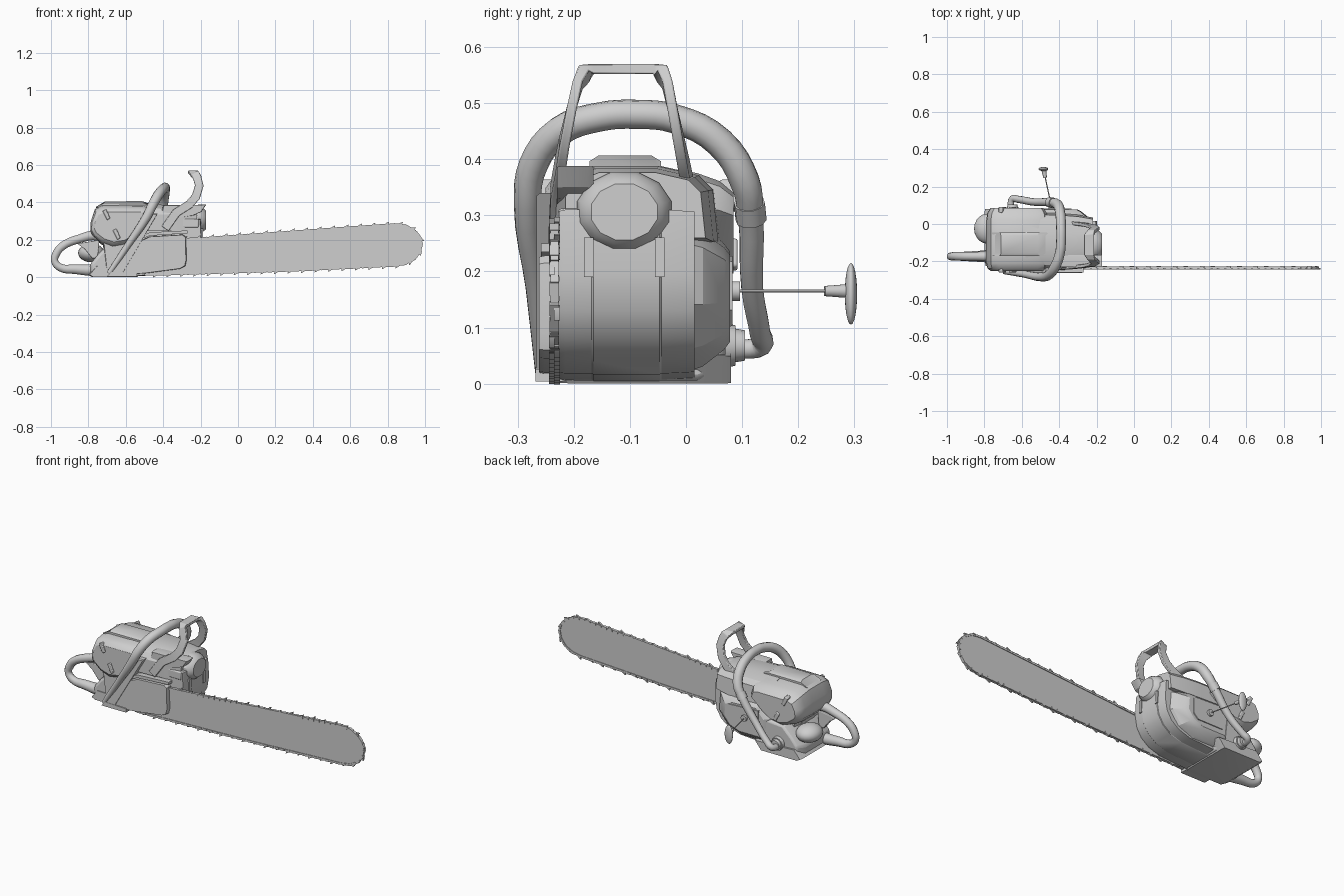
import bpy, bmesh, math
from mathutils import Vector

if "Cube" in bpy.data.objects:
    bpy.data.objects.remove(bpy.data.objects["Cube"])

grey = bpy.data.materials.new("plain grey")
grey.diffuse_color = (0.62, 0.62, 0.62, 1)
grey.use_nodes = True
grey.node_tree.nodes["Principled BSDF"].inputs["Base Color"].default_value = grey.diffuse_color


def finish(ob, angle=32):
    ob.data.materials.clear()
    ob.data.materials.append(grey)
    bpy.ops.object.select_all(action='DESELECT')
    ob.select_set(True)
    bpy.context.view_layer.objects.active = ob
    bpy.ops.object.shade_smooth_by_angle(angle=math.radians(angle))
    return ob


def from_bm(name, bm, bevel=0.0, angle=32):
    bmesh.ops.recalc_face_normals(bm, faces=bm.faces)
    me = bpy.data.meshes.new(name)
    bm.to_mesh(me)
    bm.free()
    ob = bpy.data.objects.new(name, me)
    bpy.context.collection.objects.link(ob)
    if bevel:
        m = ob.modifiers.new("bevel", 'BEVEL')
        m.width, m.segments, m.limit_method = bevel, 2, 'ANGLE'
        m.angle_limit = math.radians(35)
    return finish(ob, angle)


def skin(bm, rings):
    """Join rings of points with quads and cap both ends."""
    vs = [[bm.verts.new(p) for p in r] for r in rings]
    n = len(vs[0])
    for a, b in zip(vs, vs[1:]):
        for i in range(n):
            bm.faces.new((a[i], a[(i + 1) % n], b[(i + 1) % n], b[i]))
    bm.faces.new(vs[0])
    bm.faces.new(vs[-1])


def loft(name, pts, stations, axis='y', bevel=0.0, angle=32):
    """Profile (xz along y, or yz along x) scaled about its middle at each station."""
    ca = (min(p[0] for p in pts) + max(p[0] for p in pts)) / 2
    cb = (min(p[1] for p in pts) + max(p[1] for p in pts)) / 2
    rings = []
    for t, s, *s2 in stations:
        sb = s2[0] if s2 else s
        q = [(ca + (a - ca) * s, cb + (b - cb) * sb) for a, b in pts]
        rings.append([(a, t, b) if axis == 'y' else (t, a, b) for a, b in q])
    bm = bmesh.new()
    skin(bm, rings)
    return from_bm(name, bm, bevel, angle)


def tube(name, pts, radii, cyclic=False, sides=3):
    cu = bpy.data.curves.new(name, 'CURVE')
    cu.dimensions = '3D'
    cu.bevel_depth, cu.bevel_resolution, cu.resolution_u = 1.0, sides, 4
    cu.use_fill_caps = True
    sp = cu.splines.new('BEZIER')
    sp.bezier_points.add(len(pts) - 1)
    sp.use_cyclic_u = cyclic
    for i, (bp, p) in enumerate(zip(sp.bezier_points, pts)):
        bp.co = p
        bp.handle_left_type = bp.handle_right_type = 'AUTO'
        bp.radius = radii[i] if isinstance(radii, (list, tuple)) else radii
    ob = bpy.data.objects.new(name, cu)
    bpy.context.collection.objects.link(ob)
    bpy.ops.object.select_all(action='DESELECT')
    ob.select_set(True)
    bpy.context.view_layer.objects.active = ob
    bpy.ops.object.convert(target='MESH')
    return finish(bpy.context.view_layer.objects.active, 50)


def ngon(cx, cy, rx, ry, n):
    return [(cx + rx * math.cos((i + .5) * math.tau / n), cy + ry * math.sin((i + .5) * math.tau / n)) for i in range(n)]


def ball(name, loc, size):
    bm = bmesh.new()
    bmesh.ops.create_uvsphere(bm, u_segments=20, v_segments=12, radius=1)
    for v in bm.verts:
        v.co = Vector(loc) + Vector(c * s for c, s in zip(v.co, size))
    return from_bm(name, bm, angle=60)


# Guide bar
path = [(-.5, .195), (-.2, .208), (.3, .245), (.84, .283), (.895, .277), (.945, .25), (.973, .217), (.983, .18),
        (.973, .135), (.943, .096), (.895, .071), (.84, .062), (.3, .036), (-.4, .015), (-.5, .014)]
loft("guide_bar", path, [(-.239, 1), (-.230, 1)])

# Chain: drive strip plus leaning cutters walked along the bar edge
bm = bmesh.new()
step, carry, k = .036, 0.0, 0
for (x0, z0), (x1, z1) in zip(path, path[1:]):
    a, b = Vector((x0, 0, z0)), Vector((x1, 0, z1))
    d = (b - a).normalized()
    n = Vector((-d.z, 0, d.x))

    def plate(pts, ya, yb):
        skin(bm, [[c + d * u + n * w + Vector((0, y, 0)) for u, w in pts] for y in (ya, yb)])

    c = a
    L = (b - a).length
    plate([(0, -.006), (L, -.006), (L, .005), (0, .005)], -.2415, -.2275)
    t = carry
    while t < L:
        c = a + d * t
        plate([(-.012, -.006), (.012, -.006), (.012, .006), (-.012, .006)], -.243, -.226)
        if k % 2 == 0:
            y = (-.244, -.234) if k % 4 else (-.235, -.225)
            plate([(-.010, .003), (.010, .003), (.015, .016), (.005, .013), (-.006, .006)], *y)
        k += 1
        t += step
    carry = t - L
from_bm("saw_chain", bm)

# Clutch cover with its upper ledge
cover = [(-.64, .012), (-.5, .02), (-.31, .045), (-.282, .06), (-.275, .09), (-.278, .215), (-.295, .228),
         (-.47, .218), (-.52, .195), (-.555, .13)]
loft("clutch_cover", cover, [(-.215, 1), (-.252, 1), (-.262, .98)])
loft("clutch_ledge", [(-.53, .2), (-.47, .222), (-.27, .235), (-.27, .25), (-.47, .24), (-.55, .21)],
     [(-.258, 1), (-.2, 1)])
loft("foot_plate", [(-.70, .004), (-.54, .004), (-.54, .026), (-.68, .03)], [(-.268, 1), (-.2, 1)])

# Crankcase with rounded belly and raised centre panel
case = [(-.2, .31), (-.193, .2), (-.205, .13), (-.235, .08), (-.285, .042), (-.36, .018), (-.55, .006),
        (-.7, .006), (-.72, .18), (-.6, .31)]
loft("crankcase", case, [(-.226, .985), (-.215, 1), (-.04, 1), (.015, .98)])
loft("belly_panel", case, [(-.168, 1), (-.165, 1.012), (-.047, 1.012), (-.044, 1)])

# Starter housing on the far side
starter = [(-.23, .25), (-.22, .14), (-.28, .06), (-.38, .02), (-.62, .02), (-.64, .2), (-.56, .29), (-.3, .28)]
loft("starter_housing", starter, [(0, 1), (.03, .92), (.068, .7), (.078, .6)], angle=20)
loft("starter_panel", [(-.53, .1), (-.36, .1), (-.33, .13), (-.33, .22), (-.53, .23)], [(.06, 1), (.083, .96)])

# Pull cord and grip
loft("cord_bushing", ngon(-.44, .165, .018, .018, 12), [(.07, 1), (.096, 1)])
tube("pull_cord", [(-.44, .09, .165), (-.46, .18, .165), (-.477, .26, .165)], .003, sides=1)
tube("grip_stem", [(-.475, .247, .165), (-.482, .29, .165)], [.0095, .013])
ball("pull_grip", (-.484, .294, .160), (.026, .011, .055))

# Cylinder cowl
cowl = [(-.235, .25), (-.235, .335), (-.215, .365), (-.165, .386), (-.05, .386), (.02, .37), (.045, .345), (.055, .25)]
loft("cylinder_cowl", cowl, [(-.58, 1.04), (-.4, 1.02), (-.3, .96), (-.22, .86)], 'x')
loft("front_shroud", [(-.42, .3), (-.24, .33), (-.195, .35), (-.17, .388), (-.4, .385)],
     [(-.23, .96), (-.22, 1), (-.175, 1), (-.165, .96)])

# Muffler dome, bracket and legs
loft("muffler", ngon(-.11, .306, .087, .074, 12), [(-.36, 1), (-.215, 1), (-.195, .93), (-.18, .8), (-.172, .7)], 'x')
loft("muffler_bracket", [(-.228, .265), (-.17, .265), (-.17, .312), (-.228, .312)], [(-.32, 1), (-.21, 1)], 'x', .006)
for y in (-.182, -.055):
    loft("muffler_leg", [(y, .19), (y + .017, .19), (y + .017, .26), (y, .26)], [(-.3, 1), (-.186, 1)], 'x')

# Air filter cover with raised crown and side latches
filt = [(-.79, .25), (-.787, .30), (-.765, .365), (-.725, .385), (-.51, .387), (-.475, .375), (-.46, .32), (-.54, .22),
        (-.6, .165), (-.67, .15), (-.73, .175), (-.78, .225)]
loft("filter_cover", filt, [(-.25, .86, .68), (-.238, .96, .82), (-.21, 1, .94), (-.165, 1), (-.05, 1),
                            (.02, 1, .9), (.06, .96, .78), (.085, .86, .6)])
loft("filter_crown", [(-.76, .365), (-.715, .405), (-.51, .407), (-.44, .375)],
     [(-.172, 1, .5), (-.155, .97, 1), (-.062, .97, 1), (-.045, 1, .5)])
for x, z in ((-.705, .335), (-.65, .23)):
    for ya, yb in ((-.260, -.225), (.06, .092)):
        loft("cover_latch", [(x - .02, z + .02), (x + .005, z - .03), (x + .022, z - .02), (x, z + .03)],
             [(ya, 1), (yb, 1)], bevel=.004)

# Rear tank, base plate, carburettor dome
loft("rear_tank", [(-.79, .02), (-.76, .006), (-.52, .006), (-.52, .2), (-.68, .19), (-.75, .12), (-.79, .07)],
     [(-.22, .92), (-.2, 1), (.02, 1), (.07, .82)], bevel=.01)
loft("base_plate", [(-.80, .012), (-.78, 0), (-.54, 0), (-.5, .05), (-.76, .06)],
     [(-.225, .95), (-.2, 1), (.06, 1), (.08, .97)])
ball("carburettor_dome", (-.785, -.025, .13), (.07, .08, .05))

# Rear handle loop, trigger and neck
loop = [(-.98, .085), (-.972, .125), (-.94, .165), (-.85, .205), (-.75, .222), (-.67, .18), (-.67, .06), (-.76, .04),
        (-.87, .043), (-.95, .052)]
tube("rear_handle", [(x, -.173, z) for x, z in loop],
     [.020, .022, .023, .024, .028, .04, .038, .034, .027, .022], True)
loft("trigger", [(-.86, .18), (-.74, .2), (-.75, .10), (-.78, .10), (-.82, .15)], [(-.185, 1), (-.16, 1)], bevel=.004)

# Wrap handle
wrap = [(-.69, -.255, .02), (-.59, -.268, .17), (-.49, -.283, .32), (-.455, -.272, .39), (-.42, -.225, .45),
        (-.395, -.15, .476), (-.39, -.09, .48), (-.39, -.02, .472), (-.395, .06, .43), (-.41, .105, .36),
        (-.445, .115, .3), (-.54, .118, .17), (-.62, .132, .09), (-.65, .134, .068), (-.66, .09, .06)]
tube("wrap_handle", wrap,
     [.014, .018, .024, .026, .027, .026, .026, .026, .027, .027, .023, .02, .019, .019, .017], sides=4)
loft("handle_strut", [(-.43, .34), (-.47, .34), (-.69, .008), (-.625, .008)], [(-.266, .97), (-.26, 1), (-.22, 1)])
for y0, y1, r in ((.07, .088, .04), (.088, .105, .03)):
    loft("handle_mount", ngon(-.65, .068, r, r, 14), [(y0, 1), (y1, .9)])
tube("handle_collar", [(-.432, .113, .322), (-.452, .116, .292)], .028)

# Hand guard: a flat strap swept over an arch (x, z, right y, left y)
side = [(-.39, .26, .018, -.236), (-.33, .345, .006, -.232), (-.26, .39, -.004, -.224), (-.225, .43, -.012, -.217),
        (-.207, .49, -.024, -.204), (-.218, .532, -.033, -.193), (-.23, .552, -.042, -.182)]
arch = [(x, yl, z) for x, z, yr, yl in side] + [(-.24, -.165, .561), (-.24, -.056, .561)] + \
       [(x, yr, z) for x, z, yr, yl in reversed(side)]
rings = []
for i, p in enumerate(arch):
    j = min(i, len(arch) - 1 - i)
    p = Vector(p)
    if j == len(side):
        w, t = Vector((.026, 0, 0)), Vector((0, 0, .009))
    else:
        a, b = side[max(j - 1, 0)], side[min(j + 1, len(side) - 1)]
        d = Vector((b[0] - a[0], 0, b[1] - a[1])).normalized()
        w = Vector((d.z, 0, -d.x)) * .023
        t = Vector((0, -.009 if i < len(arch) / 2 else .009, .005 if j > 5 else 0))
    rings.append([p + w + t, p - w + t, p - w - t, p + w - t])
bm = bmesh.new()
skin(bm, rings)
from_bm("hand_guard", bm, bevel=.003)
